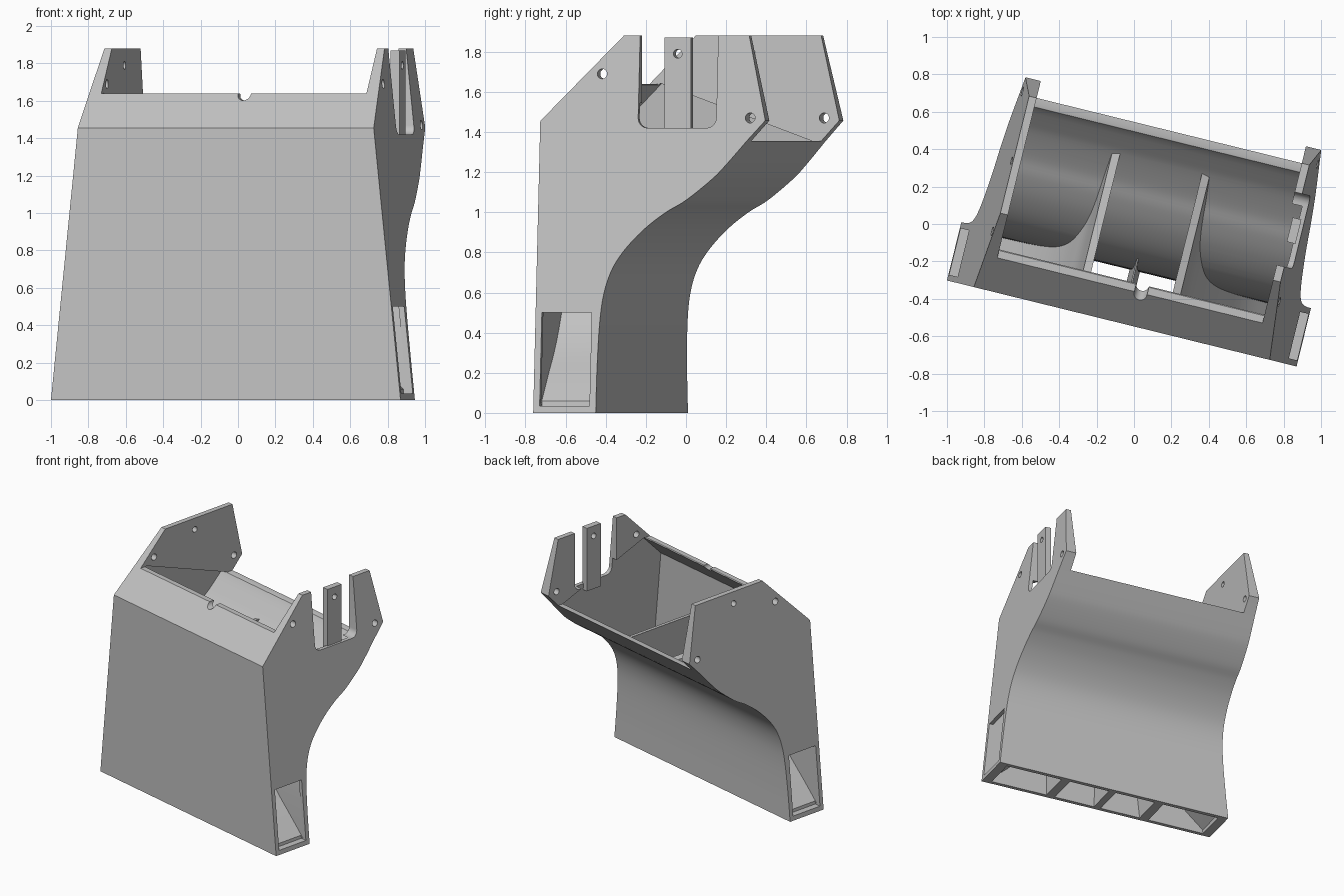
import bpy, bmesh, math
from mathutils import Matrix, Vector

if "Cube" in bpy.data.objects:
    bpy.data.objects.remove(bpy.data.objects["Cube"])

UC = 0.0635              # middle of the duct along its width
H0, TAPER = 0.9625, 0.1017   # half width at the ground, narrowing per unit height
WALL = 0.031
TURN = Matrix.Rotation(math.radians(-13.82), 4, 'Z')

grey = bpy.data.materials.new("light grey")
grey.diffuse_color = (0.54, 0.54, 0.54, 1)
grey.use_nodes = True
grey.node_tree.nodes["Principled BSDF"].inputs["Base Color"].default_value = grey.diffuse_color


def solid(name, side_a, side_b):
    """Closed prism between two matching loops of points."""
    bm = bmesh.new()
    a = [bm.verts.new(p) for p in side_a]
    b = [bm.verts.new(p) for p in side_b]
    bm.faces.new(a)
    bm.faces.new(b[::-1])
    n = len(a)
    for i in range(n):
        bm.faces.new((a[i], b[i], b[(i + 1) % n], a[(i + 1) % n]))
    bmesh.ops.recalc_face_normals(bm, faces=bm.faces)
    me = bpy.data.meshes.new(name)
    bm.to_mesh(me)
    bm.free()
    me.materials.append(grey)
    ob = bpy.data.objects.new(name, me)
    bpy.context.collection.objects.link(ob)
    return ob


def across(name, prof, lo, hi):
    """Side profile (depth, height) run across the width; lo/hi give offsets by height."""
    return solid(name, [(UC + lo(z), v, z) for v, z in prof],
                 [(UC + hi(z), v, z) for v, z in prof])


def cut(ob, cutter):
    mod = ob.modifiers.new("cut", 'BOOLEAN')
    mod.operation, mod.solver, mod.object = 'DIFFERENCE', 'EXACT', cutter
    bpy.context.view_layer.update()
    me = bpy.data.meshes.new_from_object(
        ob.evaluated_get(bpy.context.evaluated_depsgraph_get()))
    ob.modifiers.clear()
    ob.data = me
    bpy.data.objects.remove(cutter)


def spline(pts, steps=5):
    """Smooth curve through points."""
    p = [Vector(q) for q in pts]
    p = [2 * p[0] - p[1]] + p + [2 * p[-1] - p[-2]]
    out = []
    for i in range(1, len(p) - 2):
        a, b, c, d = p[i - 1:i + 3]
        for s in range(steps):
            t = s / steps
            out.append(0.5 * (2 * b + (c - a) * t + (2 * a - 5 * b + 4 * c - d) * t * t
                              + (3 * b - a - 3 * c + d) * t ** 3))
    return out + [p[-2]]


def half(z):
    return H0 - TAPER * z


# S-shaped back wall, from the ground upward
back = spline([(-.211, 0), (-.21, .22), (-.202, .45), (-.183, .6), (-.143, .72), (-.077, .82),
               (.02, .92), (.125, 1.0), (.226, 1.06), (.357, 1.165), (.43, 1.24), (.53, 1.355)])

# Outer body with both side plates
outer = [(-.532, 0)] + [tuple(p) for p in back] + [
    (.623, 1.457), (.53, 1.88), (-.114, 1.88), (-.532, 1.455)]
body = across("duct_body", outer, lambda z: -half(z), half)

# Hollow inside, following the back wall at a constant thickness
inner = []
for i, p in enumerate(back):
    d = (back[min(i + 1, len(back) - 1)] - back[max(i - 1, 0)]).normalized()
    inner.append((p.x - d.y * WALL, p.y + d.x * WALL))
inner = [q for q in inner if q[1] < 1.33]
cavity_profile = [(-.242, -.1)] + inner + [(.483, 1.355), (-.296, 1.643), (-.502, 1.437), (-.502, -.1)]
cavity = across("cavity", cavity_profile,
                lambda z: -(half(z) - WALL), lambda z: half(z) - WALL)

# Flow guides kept out of the hollow: an outward ramp joined to a straight divider
ramp = spline([(.268, 1.19), (.30, .95), (.345, .8), (.405, .65), (.49, .5),
               (.62, .33), (.78, .18), (.93, .036), (1.0, -.03)], 4)
guide = [tuple(p) for p in ramp] + [(1.0, -.2), (.90, -.2), (.89, .03), (.76, .145), (.59, .31),
                                    (.46, .46), (.43, .40), (.43, -.2), (.38, -.2), (.225, 1.2)]
for side in (-1, 1):
    cut(cavity, solid("guide", [(UC + side * o, -.7, z) for o, z in guide],
                      [(UC + side * o, .8, z) for o, z in guide]))
middle = [(-.028, -.2), (.028, -.2), (.028, 0), (.004, .72), (-.004, .72), (-.028, 0)]
cut(cavity, solid("middle_guide", [(UC + o, -.7, z) for o, z in middle],
                  [(UC + o, .8, z) for o, z in middle]))
cut(body, cavity)

# Open space between the side plates above the rims
above = [(-1, 1.64), (-.31, 1.64), (-.30, 1.63), (.47, 1.348), (.5, 1.355), (1, 1.355), (1, 2.2), (-1, 2.2)]
cut(body, across("gap", above, lambda z: -.73, lambda z: .73))

# Outlet windows low in both sides
window = [(-.5, .035), (-.244, .035), (-.244, .5), (-.5, .5)]
for s in (-1, 1):
    cut(body, across("window", window, lambda z: s * (half(z) - .05), lambda z: s * (half(z) + .05)))


def u_slot(a, b, floor, top, r):
    """U-shaped outline with rounded lower corners."""
    pts = [(b, top), (a, top)]
    for c, start in ((a + r, 180), (b - r, 270)):
        for k in range(7):
            t = math.radians(start + 15 * k)
            pts.append((c + r * math.cos(t), floor + r + r * math.sin(t)))
    return pts


# Slot in the right plate
cut(body, across("slot", u_slot(-.03, .371, 1.42, 2.2, .05), lambda z: .6, lambda z: 1.1))

# Small notch in the front rim
notch = u_slot(.088, .158, 1.602, 1.8, .034)
cut(body, solid("notch", [(u, -.6, z) for u, z in notch], [(u, -.2, z) for u, z in notch]))

# Tongue standing in the slot
tongue = across("tongue", [(.103, 1.37), (.237, 1.37), (.237, 1.87), (.103, 1.87)],
                lambda z: .752, lambda z: .80)


# Bolt holes through both plates and the tongue
def drill(ob, v, z, r):
    ring = [(v + r * math.cos(k * math.pi / 10), z + r * math.sin(k * math.pi / 10)) for k in range(20)]
    cut(ob, across("drill", ring, lambda z: -1.2, lambda z: 1.2))


for v, z, r in ((-.22, 1.69, .025), (.545, 1.47, .025), (.17, 1.79, .022)):
    drill(body, v, z, r)
drill(tongue, .17, 1.79, .022)

# Turn into place and shade
for ob in (body, tongue):
    ob.data.transform(TURN)
    bpy.ops.object.select_all(action='DESELECT')
    ob.select_set(True)
    bpy.context.view_layer.objects.active = ob
    bpy.ops.object.shade_smooth_by_angle(angle=math.radians(25))
